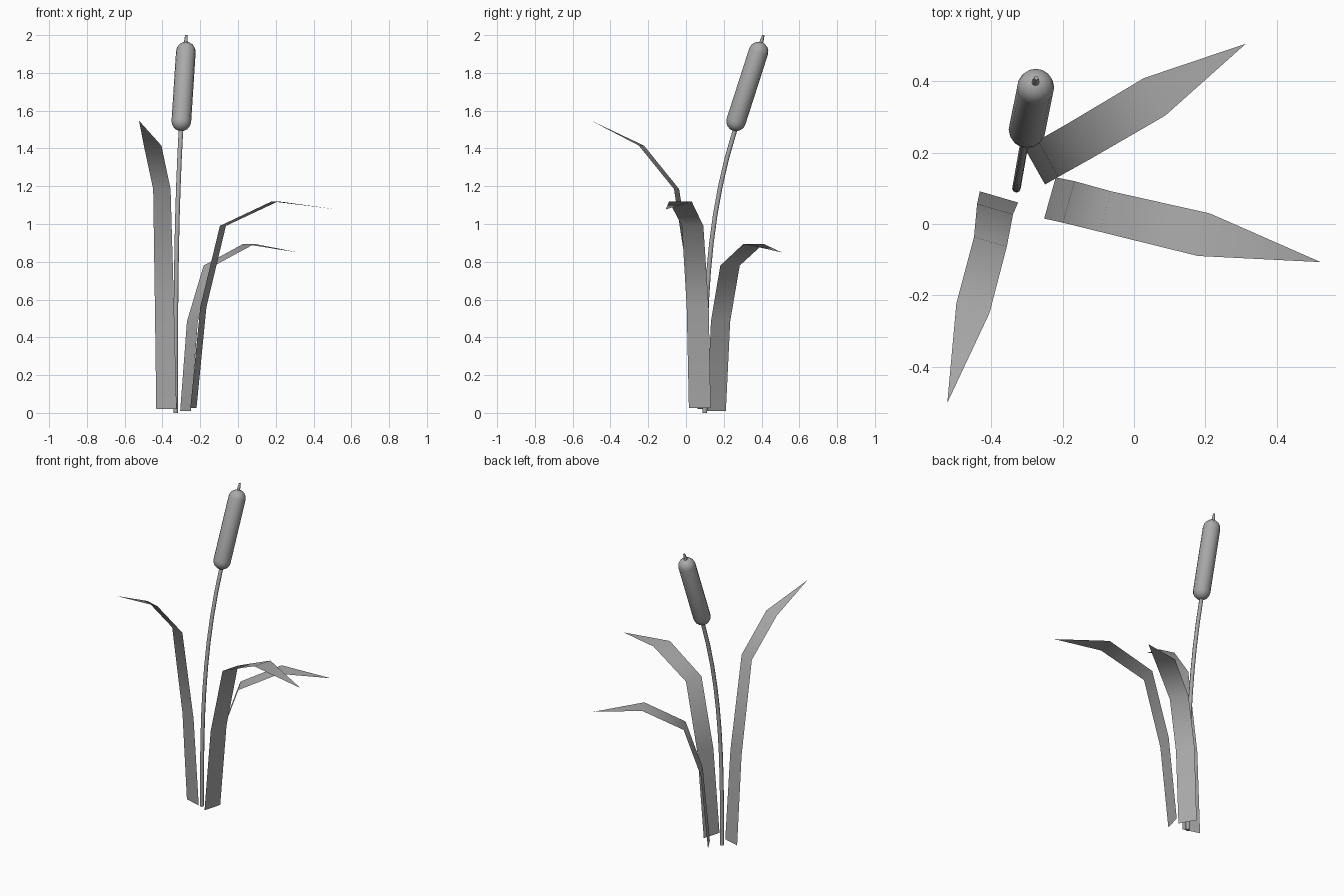
import bpy, bmesh, math
from mathutils import Vector

if "Cube" in bpy.data.objects:
    bpy.data.objects.remove(bpy.data.objects["Cube"])

grey = bpy.data.materials.new("dark_grey")
grey.diffuse_color = (0.4, 0.4, 0.4, 1)
grey.use_nodes = True
grey.node_tree.nodes["Principled BSDF"].inputs["Base Color"].default_value = grey.diffuse_color


def finish(name, bm, angle=60):
    bmesh.ops.recalc_face_normals(bm, faces=bm.faces)
    me = bpy.data.meshes.new(name)
    bm.to_mesh(me)
    bm.free()
    me.materials.append(grey)
    ob = bpy.data.objects.new(name, me)
    bpy.context.collection.objects.link(ob)
    bpy.ops.object.select_all(action='DESELECT')
    ob.select_set(True)
    bpy.context.view_layer.objects.active = ob
    bpy.ops.object.shade_smooth_by_angle(angle=math.radians(angle))
    return ob


def tube(name, path, radii, sides):
    """Capped round sweep along a list of points."""
    bm = bmesh.new()
    rings = []
    for i, p in enumerate(path):
        d = (path[min(i + 1, len(path) - 1)] - path[max(i - 1, 0)]).normalized()
        u = Vector((0, 1, 0)).cross(d).normalized()
        v = d.cross(u)
        rings.append([bm.verts.new(p + radii[i] * (u * math.cos(t) + v * math.sin(t)))
                      for t in (2 * math.pi * k / sides for k in range(sides))])
    for a, b in zip(rings, rings[1:]):
        for k in range(sides):
            n = (k + 1) % sides
            bm.faces.new((a[k], a[n], b[n], b[k]))
    bm.faces.new(rings[0])
    bm.faces.new(rings[-1])
    return finish(name, bm)


def leaf(name, spine, side, widths):
    """Flat blade with a pointed tip; the last spine point is the tip."""
    bm = bmesh.new()
    s = Vector(side).normalized()
    rows = [(bm.verts.new(Vector(p) - s * w / 2), bm.verts.new(Vector(p) + s * w / 2))
            for p, w in zip(spine, widths)]
    for a, b in zip(rows, rows[1:]):
        bm.faces.new((a[0], a[1], b[1], b[0]))
    bm.faces.new((rows[-1][0], rows[-1][1], bm.verts.new(spine[-1])))
    return finish(name, bm)


# Stem: cubic bend up to the head, straight through it to a thin tip
base = Vector((-0.33, 0.10, 0))
stem = [base + Vector((0.028 * (z / 1.5) ** 3, 0.16 * (z / 1.5) ** 3, z))
        for z in (1.5 * i / 10 for i in range(11))]
stem += [Vector((-0.277, 0.395, 1.95)), Vector((-0.274, 0.410, 2.0))]
tube("stem", stem, [0.012] * 12 + [0.006], 8)

# Seed head: capsule along the upper stem
lo, hi, r = Vector((-0.300, 0.265, 1.543)), Vector((-0.276, 0.384, 1.913)), 0.052
axis = (hi - lo).normalized()
angles = [math.radians(a) for a in (2, 22, 45, 67, 90)]
path = [lo - axis * r * math.cos(a) for a in angles]
path += [hi + axis * r * math.cos(a) for a in reversed(angles)]
radii = [r * math.sin(a) for a in angles]
tube("seed_head", path, radii + radii[::-1], 16)

# Leaves
leaf("tall_leaf",
     [(-0.379, 0.076, 0.02), (-0.39, 0.042, 0.595), (-0.403, -0.05, 1.185),
      (-0.452, -0.236, 1.415), (-0.524, -0.502, 1.547)],
     (0.96, -0.28, 0), (0.112, 0.105, 0.096, 0.097))
leaf("short_leaf",
     [(-0.278, 0.161, 0.01), (-0.2415, 0.183, 0.485), (-0.153, 0.233, 0.78),
      (0.058, 0.357, 0.895), (0.314, 0.506, 0.85)],
     (0.49, -0.87, 0), (0.115, 0.117, 0.118, 0.121))
leaf("middle_leaf",
     [(-0.236, 0.073, 0.025), (-0.1835, 0.062, 0.56), (-0.08, 0.035, 0.99),
      (0.196, -0.03, 1.12), (0.524, -0.107, 1.077)],
     (0.27, 0.963, 0), (0.12, 0.121, 0.118, 0.124))
